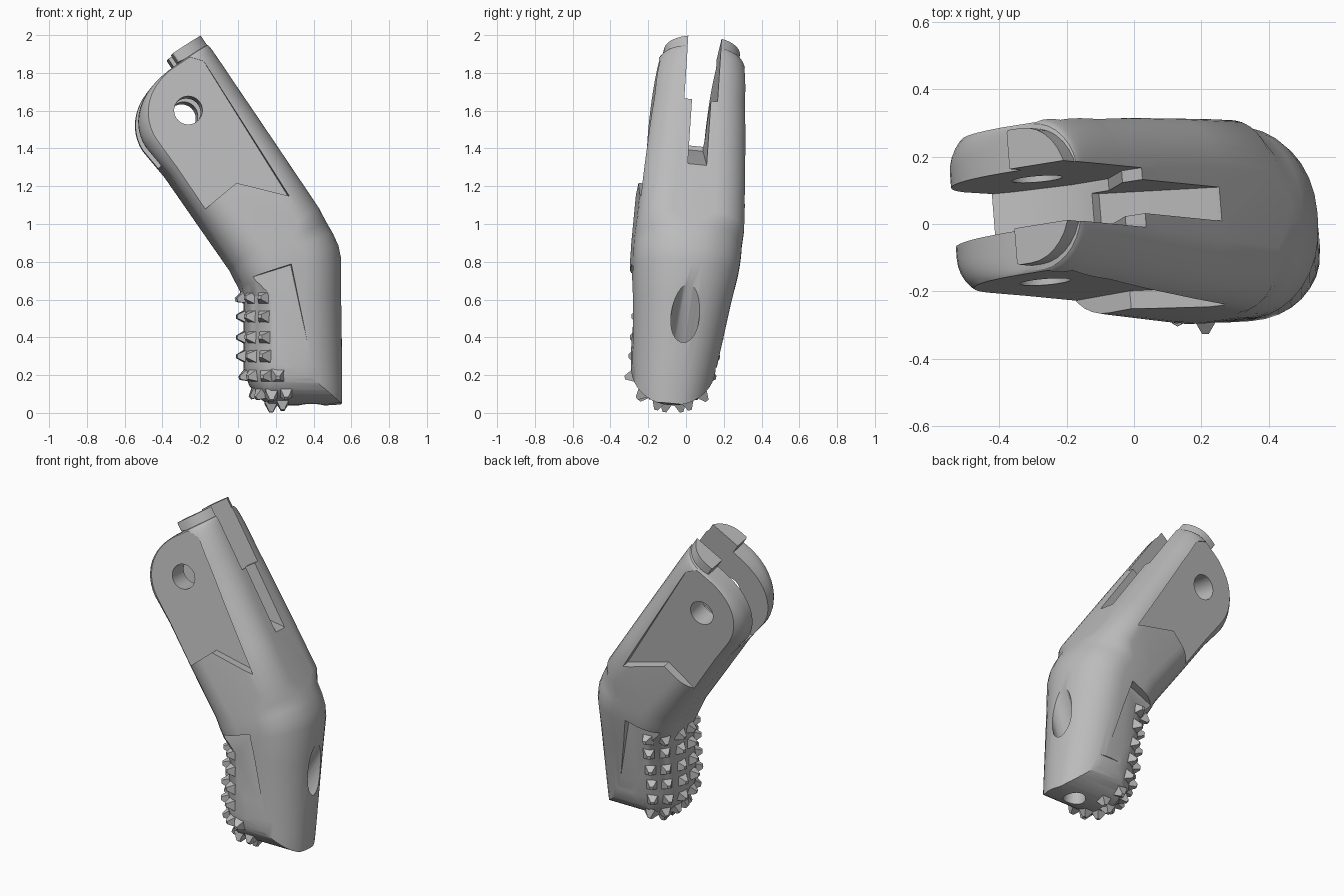
import bpy, bmesh, math
from mathutils import Vector
from mathutils.bvhtree import BVHTree

old = bpy.data.objects.get("Cube")
if old:
    bpy.data.objects.remove(old, do_unlink=True)

grey = bpy.data.materials.new("plain grey")
grey.use_nodes = True
grey.diffuse_color = (0.5, 0.5, 0.5, 1)
grey.node_tree.nodes["Principled BSDF"].inputs["Base Color"].default_value = (0.5, 0.5, 0.5, 1)


def lean(x, y, z):
    """The whole finger leans slightly sideways."""
    return Vector((x - 0.08 * y, y - 0.119 + 0.12 * z + 0.08 * x, z - 0.1 * y))


def finish(bm, name):
    bmesh.ops.recalc_face_normals(bm, faces=bm.faces)
    mesh = bpy.data.meshes.new(name)
    bm.to_mesh(mesh)
    bm.free()
    mesh.materials.append(grey)
    obj = bpy.data.objects.new(name, mesh)
    bpy.context.collection.objects.link(obj)
    return obj


def loft(rings, name):
    bm = bmesh.new()
    loops = [[bm.verts.new(p) for p in ring] for ring in rings]
    for a, b in zip(loops, loops[1:]):
        for i in range(len(a)):
            j = (i + 1) % len(a)
            bm.faces.new((a[i], a[j], b[j], b[i]))
    bm.faces.new(loops[0])
    bm.faces.new(loops[-1])
    return finish(bm, name)


def side_prism(points, y0, y1, name):
    return loft([[lean(x, y, z) for x, z in points] for y in (y0, y1)], name)


def rod(start, end, radius, name):
    start, end = Vector(start), Vector(end)
    turn = (end - start).to_track_quat("Z", "Y")
    circle = [turn @ Vector((radius * math.cos(k * math.tau / 32),
                             radius * math.sin(k * math.tau / 32), 0)) for k in range(32)]
    return loft([[lean(*(c + p)) for p in circle] for c in (start, end)], name)


def cut(obj, cutter, operation="DIFFERENCE"):
    mod = obj.modifiers.new(cutter.name, "BOOLEAN")
    mod.operation, mod.object, mod.solver = operation, cutter, "EXACT"
    bpy.context.view_layer.objects.active = obj
    bpy.ops.object.modifier_apply(modifier=mod.name)
    bpy.data.objects.remove(cutter, do_unlink=True)


def section(back, belly, half, rb, bb, rv, bv):
    """Rounded section from back to belly, with separate corner radii."""
    back, belly = Vector(back), Vector(belly)
    width = (belly - back).length
    axis = (belly - back) / width
    side = []
    for k in range(9):
        a = k * math.pi / 16
        side.append((rb - rb * math.cos(a), half - bb + bb * math.sin(a)))
    for k in range(9):
        a = k * math.pi / 16
        side.append((width - rv + rv * math.sin(a), half - bv + bv * math.cos(a)))
    outline = side + [(t, -y) for t, y in reversed(side)]
    ring = []
    for t, y in outline:
        p = back + axis * t
        ring.append(lean(p.x, y, p.y))
    return ring


# Fingertip sections: back point, belly point, half width
tip = [((0.55, 0.05), (0.2, 0.01), 0.2), ((0.55, 0.1), (0.12, 0.08), 0.21),
       ((0.55, 0.15), (0.06, 0.15), 0.215), ((0.55, 0.24), (0.03, 0.24), 0.222),
       ((0.545, 0.6), (0.03, 0.6), 0.258)]
rings = [section(d, v, h, 0.22, h * 0.92, min(0.24, h), h * 0.9) for d, v, h in tip]
# Knuckle bend
bend = [((0.545, 0.81), (0.015, 0.66), 0.277), ((0.53, 0.88), (0.003, 0.685), 0.281),
        ((0.5, 0.945), (-0.01, 0.71), 0.284), ((0.465, 1.005), (-0.025, 0.74), 0.284)]
rings += [section(d, v, h, 0.22, 0.26, 0.19, 0.18) for d, v, h in bend]
# Upper segment sections: distance along it, depth, half width, belly radii
upper = [(0, 0.55, 0.284, 0.18, 0.18), (0.3, 0.555, 0.275, 0.16, 0.16),
         (0.6, 0.56, 0.262, 0.15, 0.14)]
for k in range(13):
    a = k * math.pi / 24
    c = max(math.cos(a), 0)
    upper.append((0.78 + 0.27 * math.sin(a), 0.2 + 0.38 * c ** 0.8,
                  0.2 + 0.05 * c ** 0.6, 0.04 + 0.11 * c, 0.05 + 0.08 * c))
upper += [(1.055, 0.2, 0.2, 0.01, 0.01), (1.11, 0.2, 0.2, 0.01, 0.01)]
for s, w, h, rv, bv in upper:
    d = Vector((0.42, 1.07)) + s * Vector((-0.555, 0.832))
    rings.append(section(d, d + w * Vector((-0.832, -0.555)), h, 0.15, 0.17, rv, bv))
body = loft(rings, "finger_body")

# Rounded underside of the tip
under = [(-0.9, 2.3), (-0.9, 0.24)]
for k in range(25):
    a = math.pi * k / 24
    under.append((-0.067 - 0.224 * math.cos(a), 0.24 - 0.2 * math.sin(a)))
under += [(0.9, 0.24), (0.9, 2.3)]
cut(body, loft([[Vector((x, y, z)) for y, z in under] for x in (-1, 1)], "tip_form"), "INTERSECT")

# Flattened lug faces and slimmer tip sides
lug_flat = [(-0.32, 0.95), (-0.03, 1.19), (0.25, 1.12), (-0.2, 1.84),
            (-0.4, 1.9), (-0.8, 1.9), (-0.8, 0.95)]
tip_flat = [(-0.1, 0.67), (0.07, 0.70), (0.26, 0.76), (0.36, 0.3), (-0.1, 0.3)]
for sign in (-1, 1):
    cut(body, side_prism(lug_flat, sign * 0.22, sign * 0.6, "lug_flat"))
    cut(body, side_prism(tip_flat, sign * 0.23, sign * 0.6, "tip_flat"))

# Hinge gap between the lugs, and the narrow tendon slot in the back
gap = [(0.2, 1.76), (-0.03, 1.62), (-0.07, 1.45), (-0.18, 1.37), (-0.35, 1.31),
       (-0.8, 1.25), (-0.8, 2.2), (0.2, 2.2)]
cut(body, side_prism(gap, -0.091, 0.085, "hinge_gap"))
slot = [(0.4, 1.27), (0.24, 1.32), (-0.1, 1.39), (-0.2, 1.5), (-0.1, 1.75), (0.4, 1.8)]
cut(body, side_prism(slot, -0.05, 0.05, "tendon_slot"))

# Hinge pin hole and the tendon tunnel
cut(body, rod((-0.281, -0.6, 1.58), (-0.281, 0.6, 1.58), 0.075, "pin_hole"))
cut(body, rod((0.7, 0.01, 0.81), (0.39, 0.01, 0.24), 0.075, "tendon_tunnel"))
cut(body, rod((0.39, 0.01, -0.1), (0.39, 0.01, 0.27), 0.065, "tip_hole"))

# Gripping studs spread over the pad: height, downward tilt, angles
bm = bmesh.new()
bm.from_mesh(body.data)
tree = BVHTree.FromBMesh(bm)
bm.free()
rows = [(z, 0, (-62, -40, -14, 14, 40, 62)) for z in (0.61, 0.51, 0.4, 0.3)]
rows += [(0.25, 14, (-80, -62, -38, -13, 13, 38, 62)),
         (0.25, 42, (-92, -65, -40, -14, 14, 40, 65)), (0.25, 68, (-80, -27, 27, 80))]
studs = bmesh.new()
for z, drop, angles in rows:
    for angle in angles:
        a, f = math.radians(angle), math.radians(drop)
        ray = Vector((-math.cos(a) * math.cos(f), math.sin(a) * math.cos(f), -math.sin(f)))
        spot, normal, _, _ = tree.ray_cast(lean(0.25, 0, z), ray)
        if spot is None:
            continue
        # Keep the stud's sides in line with its row
        across = Vector((0, 0, 1)).cross(normal).normalized()
        along = normal.cross(across)
        corners = [(-1, -1), (1, -1), (1, 1), (-1, 1)]
        low, top = [[studs.verts.new(spot + across * (x * size) + along * (y * size) + normal * lift)
                     for x, y in corners] for size, lift in ((0.035, -0.01), (0.01, 0.04))]
        studs.faces.new(low)
        studs.faces.new(top)
        for i in range(4):
            j = (i + 1) % 4
            studs.faces.new((low[i], low[j], top[j], top[i]))
finish(studs, "grip_studs")

# Smooth rounded surfaces, crisp edges
bpy.ops.object.select_all(action="DESELECT")
body.select_set(True)
bpy.context.view_layer.objects.active = body
bpy.ops.object.shade_smooth_by_angle(angle=math.radians(30))
